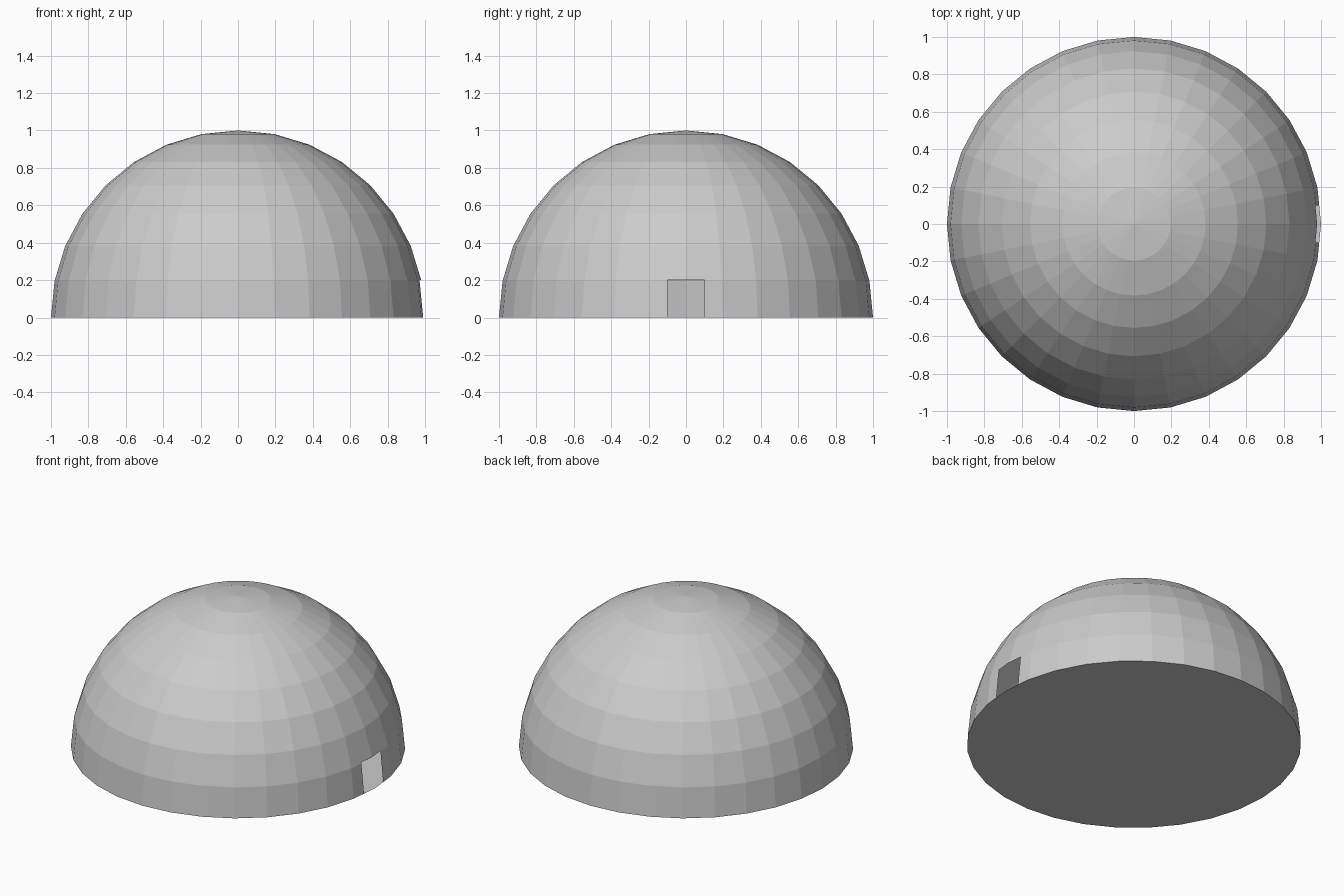
import bpy, bmesh

if "Cube" in bpy.data.objects:
    bpy.data.objects.remove(bpy.data.objects["Cube"])


def add_object(name, bm):
    mesh = bpy.data.meshes.new(name)
    bm.to_mesh(mesh)
    bm.free()
    obj = bpy.data.objects.new(name, mesh)
    bpy.context.collection.objects.link(obj)
    return obj


# Hollow faceted dome: upper half of a low-poly sphere
bm = bmesh.new()
bmesh.ops.create_uvsphere(bm, u_segments=32, v_segments=16, radius=1.0)
bmesh.ops.delete(bm, geom=[v for v in bm.verts if v.co.z < -1e-4], context='VERTS')

# Small square doorway on the +x side
HALF_W, DOOR_H = 0.1, 0.2
for co, no in (((0, HALF_W, 0), (0, 1, 0)),
               ((0, -HALF_W, 0), (0, 1, 0)),
               ((0, 0, DOOR_H), (0, 0, 1))):
    faces = [f for f in bm.faces
             if f.calc_center_median().x > 0.8 and abs(f.calc_center_median().y) < 0.2]
    geom = set(faces)
    for f in faces:
        geom.update(f.edges)
        geom.update(f.verts)
    bmesh.ops.bisect_plane(bm, geom=list(geom), plane_co=co, plane_no=no, dist=1e-5)
door = []
for f in bm.faces:
    c = f.calc_center_median()
    if c.x > 0 and abs(c.y) < HALF_W and c.z < DOOR_H:
        door.append(f)
bmesh.ops.delete(bm, geom=door, context='FACES')
add_object("dome", bm)

# Flat floor closing the base
bm = bmesh.new()
bmesh.ops.create_circle(bm, cap_ends=True, segments=32, radius=1.0)
add_object("floor", bm)
